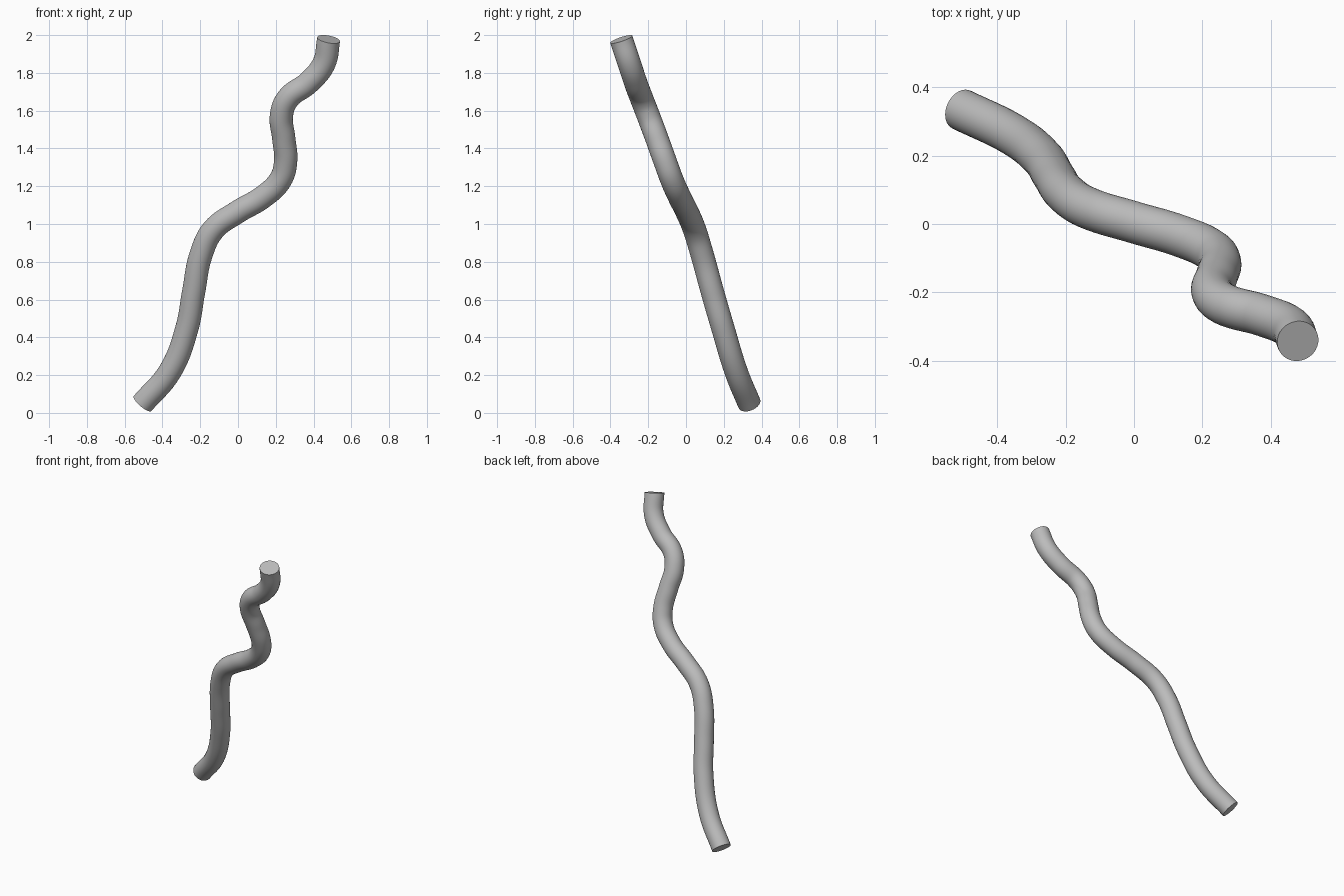
import bpy

cube = bpy.data.objects.get("Cube")
if cube:
    bpy.data.objects.remove(cube, do_unlink=True)

# Grey material
grey = bpy.data.materials.new("plain_grey")
grey.use_nodes = True
colour = (0.5, 0.5, 0.5, 1)
grey.diffuse_color = colour
grey.node_tree.nodes["Principled BSDF"].inputs["Base Color"].default_value = colour

# Winding centre line, bottom to top
path = [(-0.505, 0.335, 0.05), (-0.36, 0.265, 0.22), (-0.27, 0.195, 0.45),
        (-0.235, 0.14, 0.64), (-0.195, 0.085, 0.84), (-0.13, 0.045, 0.97),
        (0, 0.005, 1.065), (0.135, -0.035, 1.145), (0.225, -0.075, 1.235),
        (0.252, -0.11, 1.33), (0.242, -0.155, 1.455), (0.23, -0.2, 1.575),
        (0.265, -0.235, 1.665), (0.375, -0.267, 1.75), (0.455, -0.30, 1.85),
        (0.48, -0.343, 1.978)]

curve = bpy.data.curves.new("winding_tube", "CURVE")
curve.dimensions = "3D"
curve.resolution_u = 8
curve.bevel_depth = 0.0615
curve.bevel_resolution = 14
curve.use_fill_caps = True
spline = curve.splines.new("BEZIER")
spline.bezier_points.add(len(path) - 1)
for point, co in zip(spline.bezier_points, path):
    point.co = co
    point.handle_left_type = point.handle_right_type = "AUTO"

# Turn the swept tube into a mesh with smooth sides and crisp caps
tube = bpy.data.objects.new("winding_tube", curve)
bpy.context.collection.objects.link(tube)
bpy.ops.object.select_all(action="DESELECT")
tube.select_set(True)
bpy.context.view_layer.objects.active = tube
bpy.ops.object.convert(target="MESH")
tube = bpy.context.object
tube.data.materials.clear()
tube.data.materials.append(grey)

# Weld the caps to the tube
bpy.ops.object.mode_set(mode="EDIT")
bpy.ops.mesh.select_all(action="SELECT")
bpy.ops.mesh.remove_doubles(threshold=0.0001)
bpy.ops.mesh.normals_make_consistent(inside=False)
bpy.ops.object.mode_set(mode="OBJECT")
bpy.ops.object.shade_smooth_by_angle()
